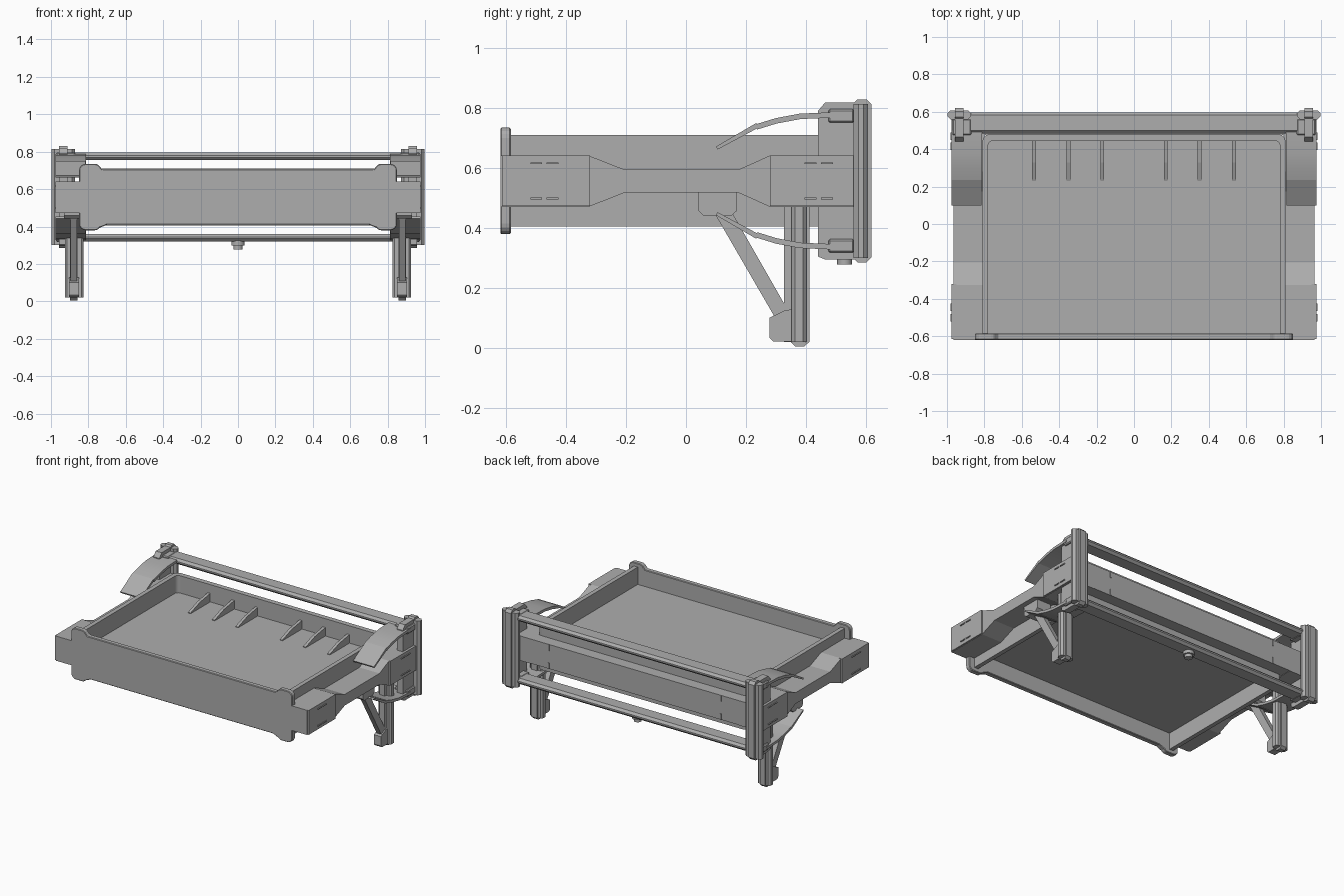
import bpy, bmesh, math
from mathutils import Vector

if "Cube" in bpy.data.objects:
    bpy.data.objects.remove(bpy.data.objects["Cube"])

grey = bpy.data.materials.new("plain_grey")
grey.diffuse_color = (0.42, 0.42, 0.42, 1)
grey.use_nodes = True
grey.node_tree.nodes["Principled BSDF"].inputs["Base Color"].default_value = grey.diffuse_color


def prism(name, pts, axis, lo, hi, mirror=False, bevel=0.0, mirror_z=None, smooth=False):
    """Extrude a 2D outline along an axis; outline is (y,z), (x,z) or (x,y)."""
    place = {'X': lambda p, d: (d, p[0], p[1]),
             'Y': lambda p, d: (p[0], d, p[1]),
             'Z': lambda p, d: (p[0], p[1], d)}[axis]
    bm = bmesh.new()
    face = bm.faces.new([bm.verts.new(place(p, lo)) for p in pts])
    ext = bmesh.ops.extrude_face_region(bm, geom=[face])
    move = Vector(place((0, 0), hi - lo))
    bmesh.ops.translate(bm, vec=move, verts=[v for v in ext['geom'] if isinstance(v, bmesh.types.BMVert)])
    bmesh.ops.recalc_face_normals(bm, faces=bm.faces)
    me = bpy.data.meshes.new(name)
    bm.to_mesh(me)
    bm.free()
    me.materials.append(grey)
    ob = bpy.data.objects.new(name, me)
    bpy.context.collection.objects.link(ob)
    if bevel:
        m = ob.modifiers.new("bevel", 'BEVEL')
        m.width, m.segments, m.limit_method = bevel, 1, 'ANGLE'
    if mirror:
        m = ob.modifiers.new("mirror", 'MIRROR')
        m.use_mirror_merge = False
    if mirror_z is not None:
        centre = bpy.data.objects.get("mid_height")
        if centre is None:
            centre = bpy.data.objects.new("mid_height", None)
            centre.location.z = mirror_z
            centre.hide_render = True
            bpy.context.collection.objects.link(centre)
        m = ob.modifiers.new("mirror_height", 'MIRROR')
        m.use_axis = (False, False, True)
        m.mirror_object = centre
        m.use_mirror_merge = False
    if smooth:
        bpy.ops.object.select_all(action='DESELECT')
        ob.select_set(True)
        bpy.context.view_layer.objects.active = ob
        bpy.ops.object.shade_smooth_by_angle(angle=math.radians(35))
    return ob


def box(name, x, y, z, **kw):
    return prism(name, [(x[0], y[0]), (x[1], y[0]), (x[1], y[1]), (x[0], y[1])], 'Z', z[0], z[1], **kw)


def arc(cx, cy, r, a0, a1, n=6):
    return [(cx + r * math.cos(math.radians(a0 + (a1 - a0) * i / n)),
             cy + r * math.sin(math.radians(a0 + (a1 - a0) * i / n))) for i in range(n + 1)]


def flip(pts):
    return [(-a, b) for a, b in reversed(pts)]


def octagon(y0, y1, z0, z1, c):
    return [(y0 + c, z0), (y1 - c, z0), (y1, z0 + c), (y1, z1 - c),
            (y1 - c, z1), (y0 + c, z1), (y0, z1 - c), (y0, z0 + c)]


MID = 0.5575

# Tray: U-shaped wall, floor, front panel with rounded lobes, rear ribs
outer = [(0.81, -0.59)] + arc(0.77, 0.44, 0.04, 0, 90)
inner = [(0.78, -0.59)] + arc(0.755, 0.42, 0.025, 0, 90)
prism("tray_wall", outer + flip(outer) + list(reversed(inner + flip(inner))), 'Z', 0.405, 0.71)
box("tray_floor", (-0.79, 0.79), (-0.6, 0.455), (0.52, 0.59))
half = [(0.7, 0.41), (0.735, 0.395)] + arc(0.765, 0.41, 0.03, 210, 270, 3) + \
    arc(0.815, 0.415, 0.035, 270, 360, 4) + arc(0.815, 0.70, 0.035, 0, 90, 4) + \
    arc(0.765, 0.705, 0.03, 90, 150, 3) + [(0.725, 0.705)]
prism("tray_front", half + flip(half), 'Y', -0.62, -0.585, bevel=0.004)
for i, x in enumerate((0.17, 0.35, 0.535)):
    prism(f"tray_rib_{i}", [(0.23, 0.58), (0.23, 0.595), (0.33, 0.63), (0.45, 0.65), (0.45, 0.58)],
          'X', x - 0.01, x + 0.01, mirror=True)

# Side rails, narrow in the middle, with thin raised marks
top = [(-0.62, 0.642), (-0.325, 0.642), (-0.205, 0.595), (0.175, 0.595), (0.28, 0.642), (0.56, 0.642)]
prism("side_rail", top + [(y, 2 * MID - 0.002 - z) for y, z in reversed(top)], 'X', 0.80, 0.965, mirror=True)
box("rail_front_plate", (0.95, 0.975), (-0.615, -0.32), (0.473, 0.642), mirror=True)
box("rail_rear_plate", (0.95, 0.975), (0.28, 0.56), (0.473, 0.642), mirror=True)
for i, y in enumerate((-0.5, -0.445, 0.415, 0.47)):
    box(f"rail_mark_{i}", (0.97, 0.981), (y - 0.02, y + 0.02), (0.613, 0.619), mirror=True, mirror_z=MID)

# Rear cross panel and the two bars
box("rear_panel", (-0.965, 0.965), (0.475, 0.56), (0.473, 0.642))
box("panel_mark", (0.657, 0.665), (0.555, 0.565), (0.6, 0.642), mirror=True, mirror_z=MID)
prism("rear_bar", octagon(0.485, 0.597, 0.755, 0.795, 0.015), 'X', -0.92, 0.92, mirror_z=MID)

# Rear posts: wide rounded back, central spine and front plate
prism("post_back", octagon(0.872, 0.998, 0.56, 0.608, 0.016), 'Z', 0.30, 0.815, mirror=True)
prism("post_spine", octagon(0.555, 0.62, 0.285, 0.83, 0.018), 'X', 0.912, 0.958, mirror=True)
prism("post_front", [(0.44, 0.305), (0.465, 0.295), (0.57, 0.295), (0.57, 0.82), (0.465, 0.82), (0.44, 0.79)],
      'X', 0.912, 0.958, mirror=True)

# Curved clips above and below, with their sockets
box("clip_socket", (0.87, 0.972), (0.475, 0.562), (0.752, 0.797), mirror=True, mirror_z=MID, bevel=0.006)
path = [(0.5, 0.787), (0.38, 0.782), (0.30, 0.767), (0.235, 0.747)]
prism("clip_arm", path + [(y + 0.003, z - 0.018) for y, z in reversed(path)],
      'X', 0.812, 0.975, mirror=True, mirror_z=MID, smooth=True)
prism("clip_flap", [(0.235, 0.751), (0.10, 0.672), (0.105, 0.662), (0.238, 0.733)],
      'X', 0.815, 0.975, mirror=True, mirror_z=MID)

# Legs: wide plate, spine, foot, diagonal strut and its mount
prism("leg_plate", octagon(0.825, 0.925, 0.352, 0.402, 0.012), 'Z', 0.02, 0.475, mirror=True)
prism("leg_spine", [(0.328, 0.02), (0.35, 0.02), (0.365, 0.005), (0.395, 0.005), (0.412, 0.02),
                    (0.412, 0.48), (0.328, 0.48)], 'X', 0.857, 0.897, mirror=True)
prism("foot", [(0.278, 0.035), (0.29, 0.022), (0.36, 0.022), (0.36, 0.13), (0.33, 0.125), (0.278, 0.1)],
      'X', 0.85, 0.904, mirror=True)
prism("strut", [(0.095, 0.45), (0.155, 0.45), (0.335, 0.135), (0.335, 0.105), (0.295, 0.105)],
      'X', 0.86, 0.895, mirror=True)
prism("strut_mount", [(0.042, 0.53), (0.042, 0.458), (0.058, 0.442), (0.152, 0.442), (0.17, 0.458), (0.17, 0.53)],
      'X', 0.825, 0.93, mirror=True)

# Small knob beneath the lower bar
prism("knob_flange", arc(0, 0.53, 0.036, 0, 345, 23), 'Z', 0.298, 0.325, smooth=True)
prism("knob_tip", arc(0, 0.53, 0.025, 0, 345, 23), 'Z', 0.278, 0.30, smooth=True)
